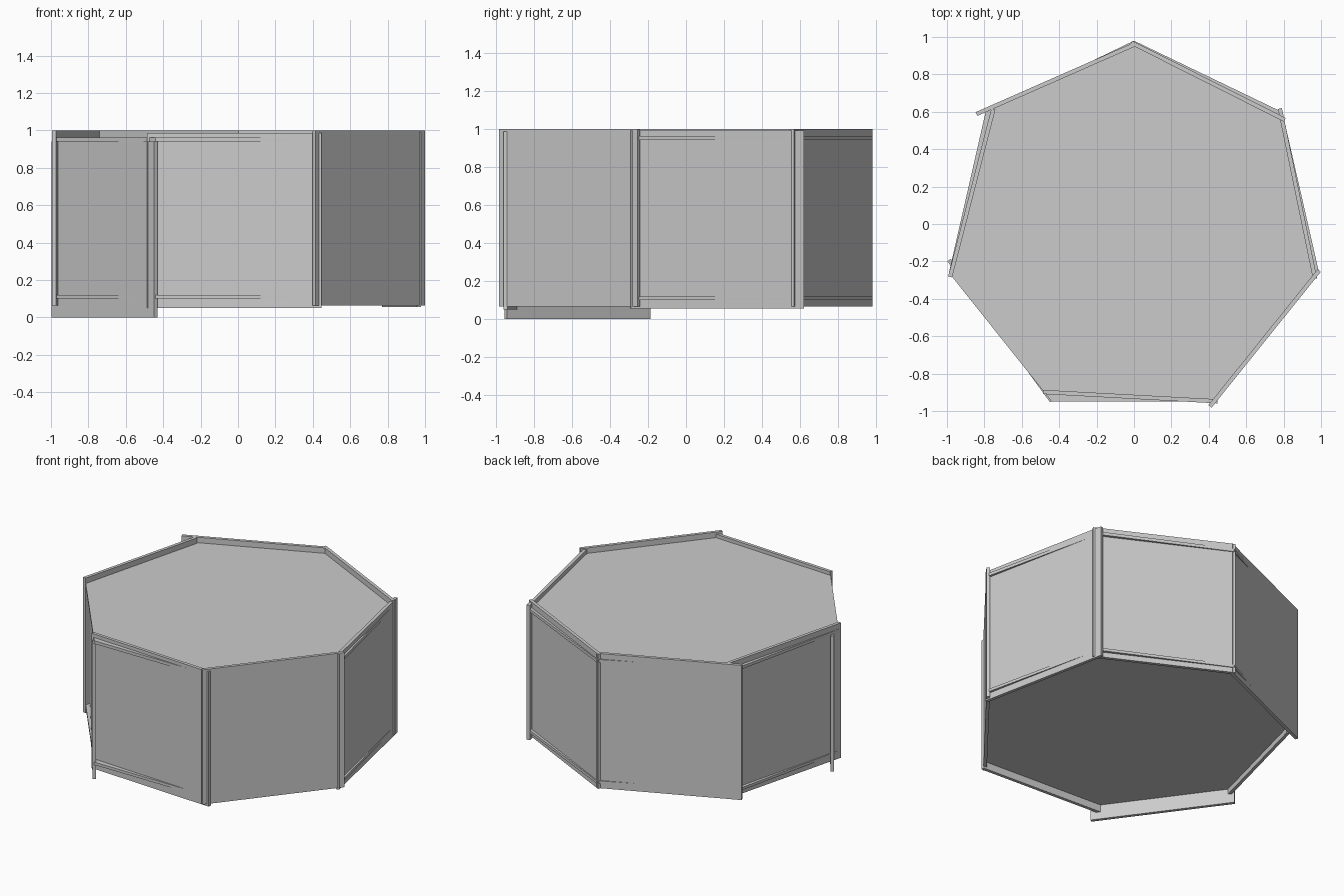
import bpy, math
from mathutils import Matrix, Vector

if "Cube" in bpy.data.objects:
    bpy.data.objects.remove(bpy.data.objects["Cube"])

THICK = 0.022      # wall board thickness
RADIUS = 1.015     # circumradius of the seven-sided plates
CENTRE_Y = -0.035


def plate(name, z0, z1):
    """Seven-sided flat plate with one corner pointing to the back."""
    bpy.ops.mesh.primitive_cylinder_add(vertices=7, radius=RADIUS, depth=z1 - z0)
    ob = bpy.context.object
    ob.name = name
    ob.data.transform(Matrix.Translation((0, CENTRE_Y, (z0 + z1) / 2)))
    top = max(ob.data.vertices, key=lambda v: v.co.y)
    angle = math.pi / 2 - math.atan2(top.co.y - CENTRE_Y, top.co.x)
    pivot = Matrix.Translation((0, CENTRE_Y, 0))
    ob.data.transform(pivot @ Matrix.Rotation(angle, 4, 'Z') @ pivot.inverted())


def board(name, a, b, z0, z1):
    """Upright board whose centre line runs from a to b."""
    a, b = Vector(a), Vector(b)
    d, mid = b - a, (a + b) / 2
    bpy.ops.mesh.primitive_cube_add(size=1, location=(mid.x, mid.y, (z0 + z1) / 2),
                                    rotation=(0, 0, math.atan2(d.y, d.x)))
    ob = bpy.context.object
    ob.name = name
    ob.scale = (d.length, THICK, z1 - z0)


# Top and bottom plates, recessed between the walls
plate("top_plate", 0.941, 0.962)
plate("bottom_plate", 0.100, 0.119)

# Seven square wall boards, loosely placed so that their ends overlap
walls = [
    ("front_wall", (-0.487, -0.898), (0.447, -0.948), 0.050, 0.986),
    ("front_right_wall", (0.406, -0.975), (0.990, -0.249), 0.065, 1.0),
    ("right_wall", (0.968, -0.292), (0.780, 0.617), 0.055, 0.991),
    ("back_right_wall", (-0.015, 0.970), (0.806, 0.557), 0.065, 1.0),
    ("back_left_wall", (-0.842, 0.588), (0.010, 0.963), 0.065, 1.0),
    ("left_wall", (-0.983, -0.283), (-0.752, 0.614), 0.063, 1.0),
    ("front_left_wall", (-0.989, -0.193), (-0.440, -0.947), 0.0, 0.940),
]
for w in walls:
    board(*w)
